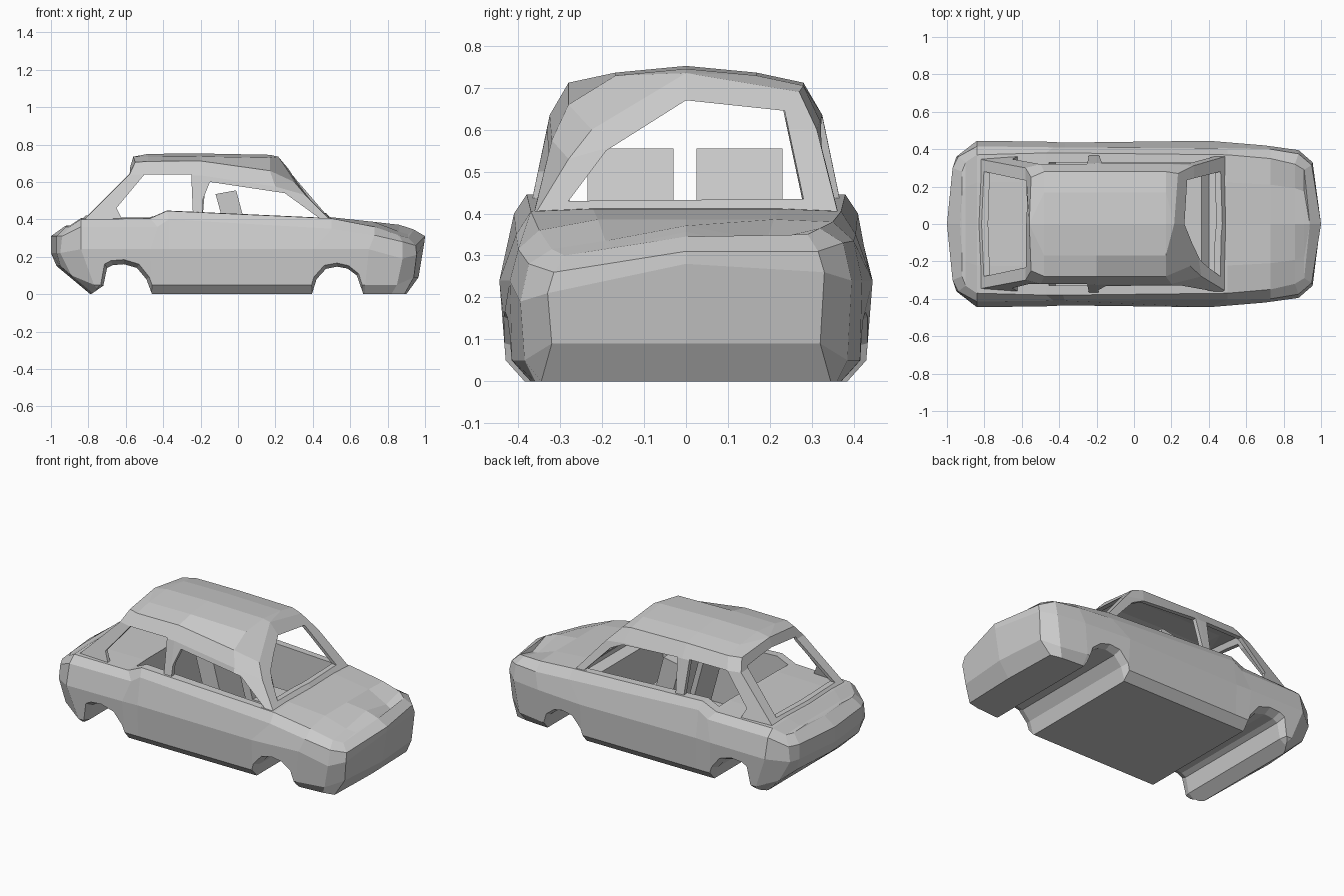
import bpy, bmesh
from mathutils import Vector

if "Cube" in bpy.data.objects:
    bpy.data.objects.remove(bpy.data.objects["Cube"])


def finish(bm, name):
    bmesh.ops.recalc_face_normals(bm, faces=bm.faces[:])
    me = bpy.data.meshes.new(name)
    bm.to_mesh(me)
    bm.free()
    ob = bpy.data.objects.new(name, me)
    bpy.context.collection.objects.link(ob)
    return ob


def ring_shell(name, levels, crown, closed, dent, ends=1):
    """Stack mirrored half outlines (rear centre -> +y side -> front centre)."""
    bm = bmesh.new()
    n = len(levels[0])
    L = 2 * n - 2
    rings = []
    for h in levels:
        pts = list(h) + [(x, -y, z) for x, y, z in h[-2:0:-1]]
        rings.append([bm.verts.new(dent(Vector(p))) for p in pts])
    for a, b in zip(rings, rings[1:]):
        for i in range(L):
            j = (i + 1) % L
            bm.faces.new((a[i], a[j], b[j], b[i]))

    def cap(r, h, rise):
        """Close a ring with rows running lengthwise; rise lifts each point."""
        rows = [[r[i] for i in range(n)]]
        for f in (.6, 0, -.6):
            row = []
            for i, (x, y, z) in enumerate(h):
                if i < ends:
                    row.append(r[0])
                elif i >= n - ends:
                    row.append(r[n - 1])
                else:
                    row.append(bm.verts.new((x, y * f, z + rise(x, f))))
            rows.append(row)
        rows.append([r[-i % L] for i in range(n)])
        for a, b in zip(rows, rows[1:]):
            for i in range(n - 1):
                quad = list(dict.fromkeys((a[i], b[i], b[i + 1], a[i + 1])))
                if len(quad) > 2:
                    bm.faces.new(quad)

    cap(rings[-1], levels[-1], crown)
    if closed:
        cap(rings[0], levels[0], lambda x, f: 0)
    return finish(bm, name)


def prism(name, pts, axis, a, b, flare=1, mid=0):
    """Extrude a 2D profile along x (points are y,z) or y (points are x,z)."""
    bm = bmesh.new()
    mk = (lambda p, t: (t, p[0], p[1])) if axis == 'x' else (lambda p, t: (p[0], t, p[1]))
    va = [bm.verts.new(mk(p, a)) for p in pts]
    vb = [bm.verts.new(mk((mid + (p[0] - mid) * flare, p[1] * flare), b)) for p in pts]
    bm.faces.new(va)
    bm.faces.new(vb)
    for i in range(len(pts)):
        j = (i + 1) % len(pts)
        bm.faces.new((va[i], va[j], vb[j], vb[i]))
    return finish(bm, name)


def cut(ob, cutters, thickness=0):
    if thickness:
        m = ob.modifiers.new('thickness', 'SOLIDIFY')
        m.thickness, m.offset = thickness, -1
    for c in cutters:
        m = ob.modifiers.new('cut', 'BOOLEAN')
        m.operation, m.solver, m.object = 'DIFFERENCE', 'EXACT', c
    dg = bpy.context.evaluated_depsgraph_get()
    me = bpy.data.meshes.new_from_object(ob.evaluated_get(dg))
    ob.modifiers.clear()
    ob.data = me
    for c in cutters:
        bpy.data.objects.remove(c)


# Lower body outlines: floor, sill, waist, shoulder crease, belt
floor = [(-.79, 0, 0), (-.79, .34, 0), (-.77, .365, 0), (-.73, .385, 0), (-.46, .385, 0), (-.37, .385, 0),
         (.4, .385, 0), (.68, .37, 0), (.82, .36, 0), (.89, .345, 0), (.9, 0, 0)]
sill = [(-.97, 0, .15), (-.95, .3, .15), (-.89, .38, .1), (-.77, .43, .05), (-.46, .43, .05), (-.37, .43, .05),
        (.4, .43, .05), (.68, .415, .05), (.85, .385, .05), (.94, .32, .09), (.965, 0, .09)]
waist = [(-1, 0, .22), (-.97, .3, .22), (-.95, .36, .22), (-.84, .445, .24), (-.47, .44, .24), (-.37, .435, .24),
         (.4, .445, .24), (.7, .42, .24), (.88, .395, .24), (.955, .33, .26), (.997, 0, .28)]
crease = [(-1, 0, .31), (-.97, .3, .31), (-.94, .36, .31), (-.84, .415, .36), (-.43, .41, .36), (-.37, .41, .40),
          (.5, .405, .35), (.73, .4, .335), (.88, .375, .33), (.95, .315, .31), (1, 0, .31)]
belt = [(-.93, 0, .36), (-.92, .28, .36), (-.9, .33, .36), (-.84, .37, .4), (-.47, .38, .405), (-.38, .38, .445),
        (.5, .37, .405), (.73, .35, .38), (.86, .32, .365), (.91, .29, .35), (.94, 0, .345)]


def crushed_corner(p):
    if p.y < -.1 and p.z > .2 and p.x > .71:
        p.z -= .05 if p.x > .8 else .02
    return p


def bonnet(x, f):
    """Bonnet sags at both sides towards the nose."""
    return -.03 if x > .8 and f else .006


body = ring_shell('lower_body', [floor, sill, waist, crease, belt], bonnet, True, crushed_corner)

# Wheel arches with chamfered lips, and the cabin well
front_arch = [(.39, -.1), (.395, 0), (.42, .08), (.47, .135), (.53, .147), (.585, .137), (.635, .1), (.67, 0), (.67, -.1)]
rear_arch = [(-.46, -.1), (-.46, 0), (-.49, .08), (-.54, .14), (-.61, .16), (-.67, .155), (-.7, .14),
             (-.72, .045), (-.785, 0), (-.785, -.1)]
cabin = [(-.46, .6), (-.45, .3), (-.42, .06), (.36, .06), (.4, .36), (.46, .38), (.465, .6)]
cutters = [prism('cabin_cutter', cabin, 'y', -.33, .33)]
for arch, mid in ((front_arch, .53), (rear_arch, -.61)):
    cutters.append(prism('arch_cutter', arch, 'y', -1, 1))
    for s in (-1, 1):
        cutters.append(prism('lip_cutter', arch, 'y', s * .39, s * .47, 1.25, mid))
cut(body, cutters)

# Roof and pillars, with a dent in the -y front corner
base = [(-.86, 0, .375), (-.845, .35, .375), (-.5, .374, .385), (-.2, .374, .4), (.2, .37, .39),
        (.5, .365, .39), (.5, 0, .4)]
rail = [(-.585, 0, .65), (-.58, .3, .64), (-.5, .32, .64), (-.2, .325, .635), (.2, .32, .62),
        (.32, .312, .6), (.32, 0, .61)]
gutter = [(-.56, 0, .735), (-.55, .25, .705), (-.48, .28, .71), (-.2, .28, .712), (.17, .28, .705),
          (.235, .27, .69), (.215, 0, .735)]


def roof_dent(p):
    if p.y < -.2 and p.z > .5 and p.x > .1:
        if p.x > .3:
            return Vector((.36, -.28, .53))
        if p.x > .22:
            return Vector((.3, -.225, .6))
        p.z -= .045
    return p


top = ring_shell('roof_and_pillars', [base, rail, gutter], lambda x, f: .024 if f else .04,
                 False, roof_dent, ends=2)
quarter = [(-.65, .46), (-.5, .64), (-.25, .64), (-.24, .40), (-.62, .40)]
door_dented = [(-.19, .40), (-.19, .5), (-.15, .6), (.25, .54), (.43, .41)]
door = [(-.19, .40), (-.17, .635), (.2, .61), (.28, .57), (.43, .41)]
screen = [(.28, .435), (.235, .645), (0, .67), (-.19, .55), (-.28, .43)]
back = [(-.28, .42), (-.23, .655), (0, .68), (.23, .655), (.28, .42)]
cut(top, [prism('quarter_cutter', quarter, 'y', -.6, .6),
          prism('left_door_cutter', door_dented, 'y', -.6, -.2),
          prism('right_door_cutter', door, 'y', .24, .6),
          prism('windscreen_cutter', screen, 'x', .15, .8),
          prism('rear_window_cutter', back, 'x', -1.2, -.5)], .025)

# Pair of front seats
seat = [(-.12, .535), (-.01, .555), (.08, .22), (.25, .22), (.25, .1), (.0, .1)]
for side, y0, y1 in (('left', -.235, -.03), ('right', .025, .23)):
    prism(side + '_seat', seat, 'y', y0, y1)
